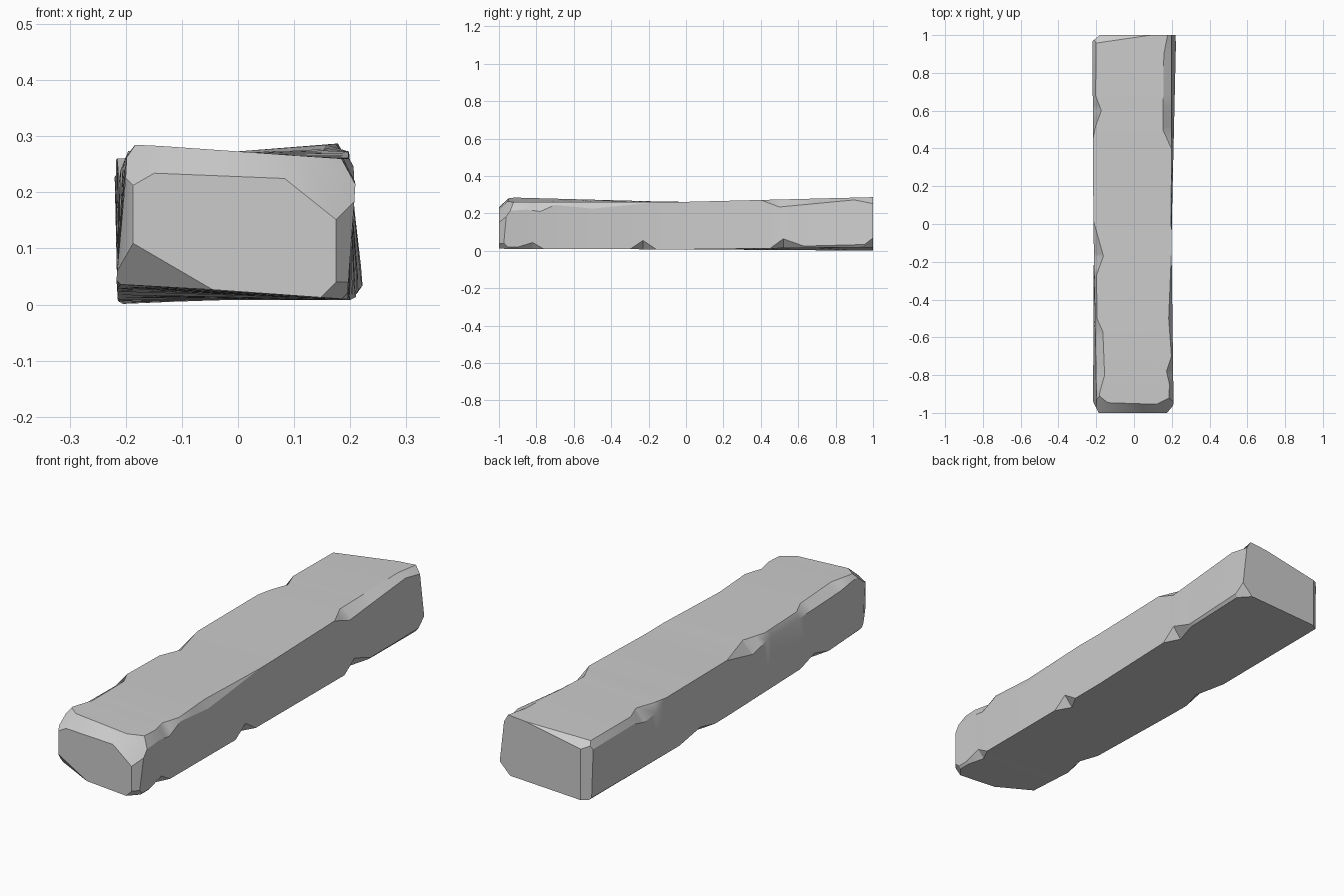
import bpy, bmesh
from mathutils import Vector

if "Cube" in bpy.data.objects:
    bpy.data.objects.remove(bpy.data.objects["Cube"])

# Corner positions (x, z) of the twisted beam at the front, middle and back
CORNERS = {
    "TL": [(-.197, .287), (-.215, .26), (-.220, .257)],
    "TR": [(.21, .26), (.197, .262), (.198, .287)],
    "BR": [(.195, .01), (.20, .008), (.223, .02)],
    "BL": [(-.217, .038), (-.212, .008), (-.215, .001)],
}
SIGN = {"TL": (1, -1), "TR": (-1, -1), "BR": (-1, 1), "BL": (1, 1)}

# Wear along each long edge: (y, width bitten across, height bitten down)
CHIPS = {
    "TL": [(-1, .02, .03), (-.9, .015, .02), (-.8, .045, .03), (-.57, .04, .03), (-.5, .01, .03),
           (-.27, .012, .03), (-.17, .05, .05), (.02, 0, 0), (.45, 0, 0), (.52, .015, .04),
           (.6, .045, .05), (.68, .015, .03), (1, .02, .03)],
    "TR": [(-1, .03, .05), (-.85, .02, .04), (-.78, .035, .05), (-.7, .008, .015), (-.5, .02, .035),
           (-.13, 0, 0), (.4, 0, 0), (.5, .045, .04), (.9, .04, .012), (1, .02, .035)],
    "BR": [(-1, .01, .01), (-.9, .01, .01), (-.82, .03, .035), (-.76, 0, 0), (-.3, 0, 0),
           (-.23, .04, .047), (-.16, 0, 0), (.45, 0, 0), (.52, .04, .05), (.63, .01, .01), (1, .01, .015)],
    "BL": [(-1, .01, .01), (-.7, 0, 0), (-.6, .03, .03), (-.5, 0, 0), (.1, 0, 0),
           (.2, .03, .025), (.35, 0, 0), (1, .01, .01)],
}

# Planes that break off the rims of the two ends: (point, outward normal)
END_CUTS = [
    ((0, -1, .228), (.03, -.67, .74)),
    ((.175, -1, .05), (.77, -.64, 0)),
    ((-.187, -1, .15), (-.9, -.45, 0)),
    ((.12, -1, .195), (.4, -.75, .5)),
    ((-.13, -1, .245), (-.4, -.55, .7)),
    ((-.12, -1, .07), (-.35, -.7, -.6)),
    ((.16, -1, .025), (.6, -.5, -.6)),
    ((-.18, 1, .1), (-.62, .78, 0)),
    ((-.15, 1, .235), (-.15, .6, .8)),
    ((.19, 1, .04), (.6, .5, -.6)),
]


def lerp_table(table, y):
    for a, b in zip(table, table[1:]):
        if y <= b[0] + 1e-6:
            t = (y - a[0]) / (b[0] - a[0])
            return [p + (q - p) * t for p, q in zip(a[1:], b[1:])]
    return table[-1][1:]


def corner_points(key, y):
    f, m, b = CORNERS[key]
    x, z = lerp_table([(-1, *f), (0, *m), (1, *b)], y)
    dx, dz = lerp_table(CHIPS[key], y)
    sx, sz = SIGN[key]
    side, flat = Vector((x, y, z + sz * dz)), Vector((x + sx * dx, y, z))
    return (side, flat) if key in ("TL", "BR") else (flat, side)


# Loft the worn beam through every station where an edge changes
bm = bmesh.new()
stations = sorted({c[0] for t in CHIPS.values() for c in t} | {0})
rings = [[bm.verts.new(p) for k in CORNERS for p in corner_points(k, y)] for y in stations]
for r, s in zip(rings, rings[1:]):
    for i in range(8):
        j = (i + 1) % 8
        bm.faces.new((r[i], r[j], s[j], s[i]))
bm.faces.new(rings[0][::-1])
bm.faces.new(rings[-1])
bmesh.ops.remove_doubles(bm, verts=bm.verts, dist=1e-4)

# Break the end rims
for point, normal in END_CUTS:
    geom = bm.verts[:] + bm.edges[:] + bm.faces[:]
    bmesh.ops.bisect_plane(bm, geom=geom, dist=1e-5, plane_co=point,
                           plane_no=Vector(normal).normalized(), clear_outer=True)
    bmesh.ops.holes_fill(bm, edges=[e for e in bm.edges if e.is_boundary], sides=0)
bmesh.ops.recalc_face_normals(bm, faces=bm.faces)

mesh = bpy.data.meshes.new("stone_beam")
bm.to_mesh(mesh)
bm.free()
beam = bpy.data.objects.new("stone_beam", mesh)
bpy.context.collection.objects.link(beam)

# Smooth the gentle twist, keep chips crisp
bpy.context.view_layer.objects.active = beam
beam.select_set(True)
bpy.ops.object.shade_smooth_by_angle(angle=0.5)
